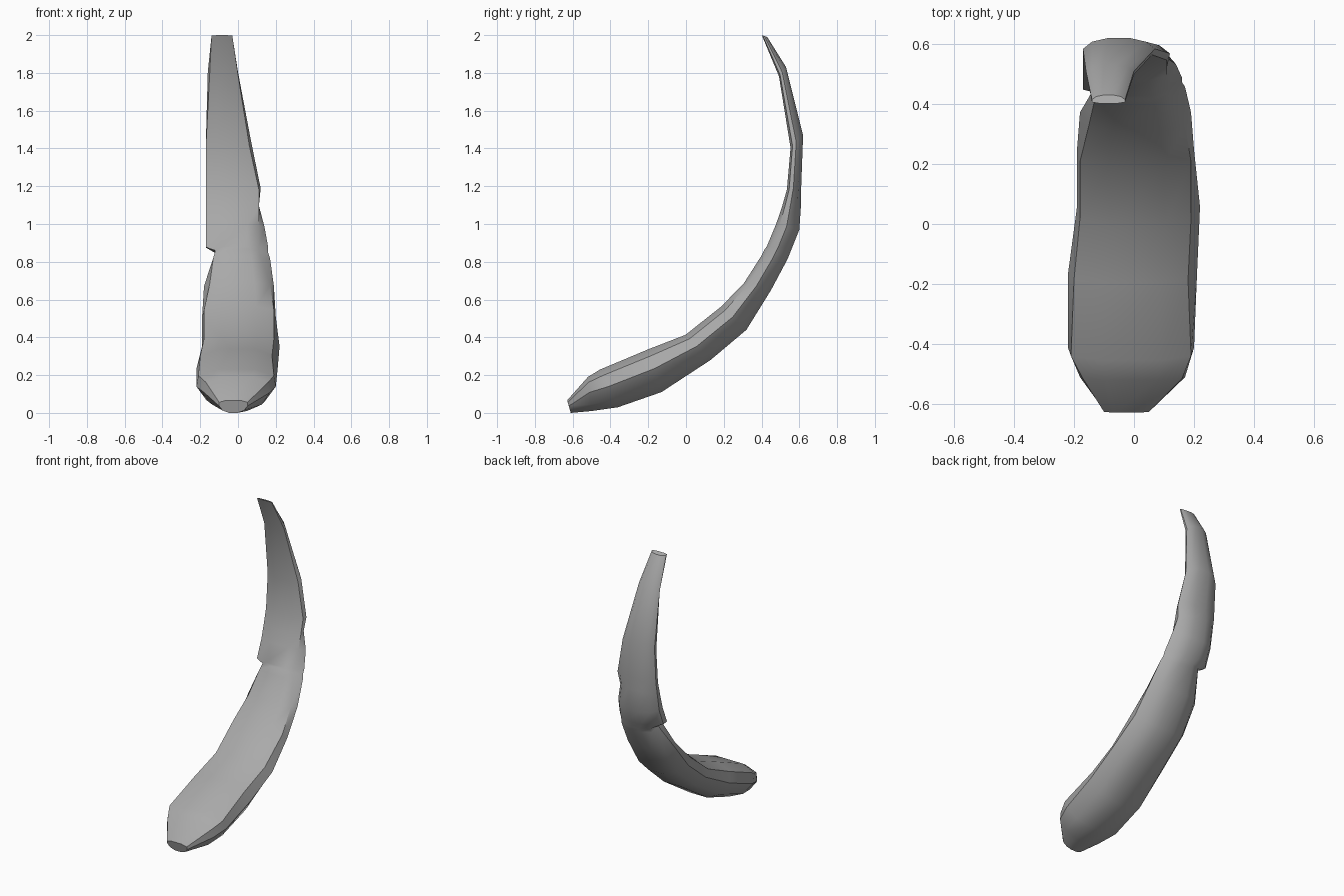
import bpy
import bmesh
from math import radians
from mathutils import Vector

default_cube = bpy.data.objects.get("Cube")
if default_cube:
    bpy.data.objects.remove(default_cube, do_unlink=True)


def make_material(name, colour):
    material = bpy.data.materials.new(name)
    material.use_nodes = True
    material.diffuse_color = colour
    shader = material.node_tree.nodes["Principled BSDF"]
    shader.inputs["Base Color"].default_value = colour
    shader.inputs["Roughness"].default_value = 0.8
    return material


# Stations from foot to tip, in hundredths: back y z, inner y z,
# then x of the rims: right outer, right inner, left inner, left outer
STATIONS = [
    (-61, 0, -63, 7, -10, -10, 5, 5),
    (-50, 1, -52, 20, -18, -17, 16, 17),
    (-36, 3, -46, 24, -22, -21, 19, 20),
    (-13, 11, -20, 35, -22, -20, 18, 21),
    (13, 28, -1, 42, -19, -18, 19, 22),
    (32, 44, 18, 57, -19, -18, 19, 20),
    (45, 65, 30, 69, -18, -15, 17, 19),
    (53, 80, 39, 83, -13, -13, 12, 17),
    (54, 82, 41, 87, -12, -12, 11, 16),
    (56, 87, 42, 88, -17, -17, 11, 16),
    (60, 97, 47, 100, -17, -17, 11, 14),
    (61, 112, 50, 108, -17, -17, 11, 11),
    (61, 120, 53, 118, -17, -17, 11, 12),
    (62, 147, 55, 140, -17, -17, 6, 7),
    (53, 183, 49, 178, -16, -15, 0, 0),
    (43, 199, 40, 200, -14, -14, -3, -3),
]


def section(station):
    """Closed loop: flattened inner face, bevelled rims and rounded back."""
    by, bz, iy, iz, ro, ri, li, lo = [n / 100 for n in station]
    back, inner = Vector((0, by, bz)), Vector((0, iy, iz))
    middle = (ro + lo) / 2

    def point(x, depth):
        p = inner.lerp(back, depth)
        p.x = x
        return p

    def toward(x, share):
        return middle + (x - middle) * share

    return [
        point(ri, 0.2), point(toward(ri, 0.5), 0.05),
        point(toward(li, 0.5), 0.05), point(li, 0.2),
        point(lo, 0.48), point(toward(lo, 0.75), 0.82),
        point(toward(lo, 0.3), 1), point(toward(ro, 0.3), 1),
        point(toward(ro, 0.75), 0.82), point(ro, 0.48),
    ]


# Loft the curved shard through its sections and cap both ends
bm = bmesh.new()
rings = [[bm.verts.new(p) for p in section(s)] for s in STATIONS]
for lower, upper in zip(rings, rings[1:]):
    for i in range(len(lower)):
        j = (i + 1) % len(lower)
        bm.faces.new((lower[i], lower[j], upper[j], upper[i]))
bm.faces.new(rings[0])
bm.faces.new(rings[-1])
bmesh.ops.remove_doubles(bm, verts=bm.verts, dist=0.001)
bmesh.ops.recalc_face_normals(bm, faces=bm.faces)

mesh = bpy.data.meshes.new("curved_shard")
bm.to_mesh(mesh)
bm.free()
shard = bpy.data.objects.new("curved_shard", mesh)
bpy.context.collection.objects.link(shard)
mesh.materials.append(make_material("plain grey", (0.4, 0.4, 0.4, 1)))

# Smooth the broad surfaces while keeping the chipped rims crisp
bpy.ops.object.select_all(action="DESELECT")
shard.select_set(True)
bpy.context.view_layer.objects.active = shard
bpy.ops.object.shade_smooth_by_angle(angle=radians(35))
